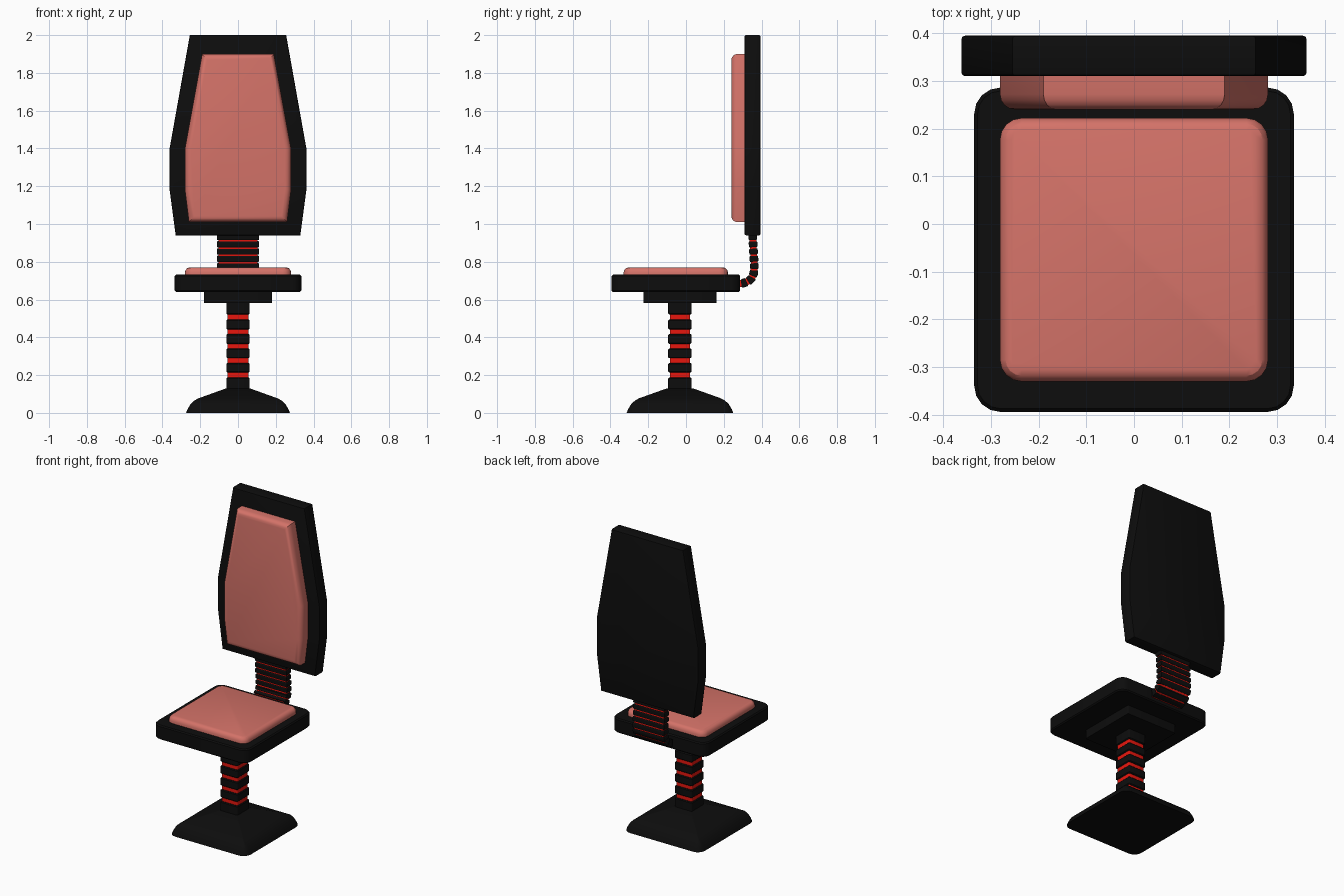
import bpy, bmesh, math
from mathutils import Vector

if "Cube" in bpy.data.objects:
    bpy.data.objects.remove(bpy.data.objects["Cube"])


def material(name, rgb):
    m = bpy.data.materials.new(name)
    m.diffuse_color = (*rgb, 1)
    m.use_nodes = True
    m.node_tree.nodes["Principled BSDF"].inputs["Base Color"].default_value = m.diffuse_color
    return m


BLACK = material("black_plastic", (0.004, 0.004, 0.004))
RED = material("red_rubber", (0.80, 0.008, 0.004))
SALMON = material("salmon_fabric", (0.66, 0.17, 0.14))
CY = -0.032  # centre line of pedestal in y


def finish(bm, name, mat):
    bmesh.ops.recalc_face_normals(bm, faces=bm.faces)
    me = bpy.data.meshes.new(name)
    bm.to_mesh(me)
    bm.free()
    me.materials.append(mat)
    ob = bpy.data.objects.new(name, me)
    bpy.context.collection.objects.link(ob)
    bpy.ops.object.select_all(action='DESELECT')
    ob.select_set(True)
    bpy.context.view_layer.objects.active = ob
    bpy.ops.object.shade_smooth_by_angle(angle=math.radians(30))
    return ob


def loft(name, rings, mat):
    """Skin a list of equal-length closed rings and cap both ends."""
    bm = bmesh.new()
    vs = [[bm.verts.new(p) for p in r] for r in rings]
    n = len(vs[0])
    for a, b in zip(vs, vs[1:]):
        for i in range(n):
            j = (i + 1) % n
            bm.faces.new((a[i], a[j], b[j], b[i]))
    bm.faces.new(vs[0])
    bm.faces.new(vs[-1])
    return finish(bm, name, mat)


def rounded_rect(hx, hy, cy, z, r, steps=4):
    pts = []
    for k, (sx, sy) in enumerate(((1, 1), (-1, 1), (-1, -1), (1, -1))):
        for i in range(steps + 1):
            a = math.pi / 2 * (k + i / steps)
            pts.append((sx * (hx - r) + r * math.cos(a),
                        cy + sy * (hy - r) + r * math.sin(a), z))
    return pts


def slab(name, hx, hy, cy, r, levels, mat):
    """Rounded slab; levels are (inset, z) pairs from bottom to top."""
    loft(name, [rounded_rect(hx - d, hy - d, cy, z, max(r - d, 0.004))
                for d, z in levels], mat)


def panel(name, half, y0, y1, bevel, segs, mat, both):
    """Mirrored (x, z) half profile extruded in y, with softened rims."""
    outline = half + [(-x, z) for x, z in reversed(half)]
    bm = bmesh.new()
    f, b = ([bm.verts.new((x, y, z)) for x, z in outline] for y in (y0, y1))
    n = len(f)
    faces = [bm.faces.new(f), bm.faces.new(b)]
    for i in range(n):
        j = (i + 1) % n
        bm.faces.new((f[i], f[j], b[j], b[i]))
    rim = set(faces[0].edges)
    if both:
        rim |= set(faces[1].edges)
    bmesh.ops.recalc_face_normals(bm, faces=bm.faces)
    bmesh.ops.bevel(bm, geom=list(rim), offset=bevel, segments=segs,
                    profile=0.5, affect='EDGES')
    finish(bm, name, mat)


# Pedestal foot
slab("base", 0.275, 0.282, CY, 0.05,
     [(0, 0), (0.008, 0.02), (0.025, 0.048), (0.045, 0.066),
      (0.065, 0.077), (0.213, 0.13)], BLACK)

# Column: red core with black collars
slab("column_core", 0.056, 0.054, CY, 0.006, [(0, 0.12), (0, 0.59)], RED)
collars = [(0.12, 0.188)] + [(0.213 + 0.0765 * i, 0.265 + 0.0765 * i)
                             for i in range(4)] + [(0.52, 0.59)]
for i, (a, b) in enumerate(collars):
    slab(f"column_collar_{i + 1}", 0.062, 0.062, CY, 0.008,
         [(0.005, a), (0, a + 0.005), (0, b - 0.005), (0.005, b)], BLACK)

# Seat
slab("seat_mount", 0.18, 0.193, CY, 0.006, [(0, 0.583), (0, 0.645)], BLACK)
slab("seat", 0.335, 0.34, -0.054, 0.055,
     [(0.007, 0.64), (0, 0.647), (0, 0.725), (0.007, 0.732)], BLACK)
slab("seat_cushion", 0.281, 0.276, -0.054, 0.045,
     [(0, 0.72), (0, 0.745), (0.004, 0.757), (0.012, 0.766), (0.024, 0.77)],
     SALMON)

# Backrest
panel("backrest", [(0.33, 0.94), (0.362, 1.18), (0.362, 1.40), (0.255, 2.0)],
      0.31, 0.395, 0.008, 2, BLACK, True)
panel("backrest_cushion",
      [(0.26, 1.01), (0.281, 1.18), (0.281, 1.40), (0.19, 1.90)],
      0.24, 0.32, 0.032, 4, SALMON, False)

# Bent spine joining seat and backrest
PATH = [Vector(p) for p in ((0.25, 0.683), (0.30, 0.686), (0.328, 0.695),
                            (0.348, 0.713), (0.359, 0.74), (0.362, 0.78),
                            (0.357, 0.86), (0.352, 0.95))]
LENGTH = sum((b - a).length for a, b in zip(PATH, PATH[1:]))


def on_path(s):
    for a, b in zip(PATH, PATH[1:]):
        d = (b - a).length
        if s <= d or b is PATH[-1]:
            return a + (b - a) * (s / d)
        s -= d


def spine_piece(name, s0, s1, hx, ht, mat, steps, soft=0.0):
    rings = []
    for i in range(steps + 1):
        s = s0 + (s1 - s0) * i / steps
        p, t = on_path(s), (on_path(s + 0.012) - on_path(s - 0.012)).normalized()
        n = Vector((-t.y, t.x))
        d = soft if i in (0, steps) else 0
        rings.append([(u * (hx - d), p.x + n.x * v * (ht - d), p.y + n.y * v * (ht - d))
                      for u, v in ((-1, -1), (1, -1), (1, 1), (-1, 1))])
    loft(name, rings, mat)


spine_piece("spine_core", 0, LENGTH, 0.104, 0.018, RED, 24)
COUNT = 9
pitch = LENGTH / COUNT
for i in range(COUNT):
    spine_piece(f"spine_segment_{i + 1}", i * pitch + 0.004, (i + 1) * pitch - 0.004,
                0.112, 0.023, BLACK, 6, 0.003)
